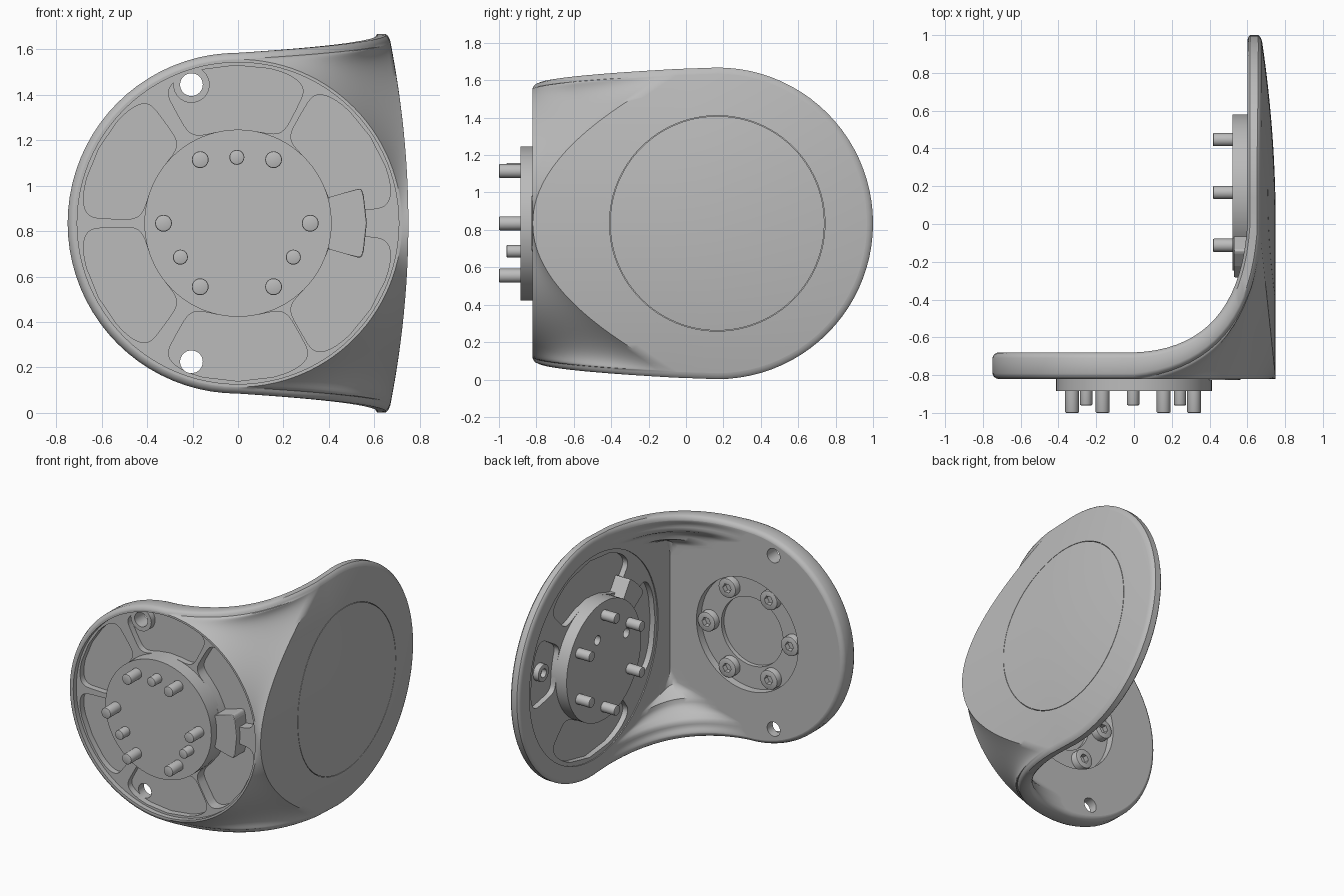
import bpy, bmesh
from math import sin, cos, pi, sqrt, radians, copysign
from mathutils import Vector

if "Cube" in bpy.data.objects:
    bpy.data.objects.remove(bpy.data.objects["Cube"])

grey = bpy.data.materials.new("light grey")
grey.use_nodes = True
grey.diffuse_color = (0.5, 0.5, 0.5, 1)
grey.node_tree.nodes["Principled BSDF"].inputs["Base Color"].default_value = (0.5, 0.5, 0.5, 1)

MID = 0.835            # height of both flange axes
R, RS = 0.75, 0.833    # front flange and side plate radii
SIDE_Y = 0.167         # side flange axis
INSET = 0.962          # sheets stop short of the rim, leaving room for its rounding


def finish(name, bm):
    bmesh.ops.recalc_face_normals(bm, faces=bm.faces)
    mesh = bpy.data.meshes.new(name)
    bm.to_mesh(mesh)
    bm.free()
    mesh.materials.append(grey)
    ob = bpy.data.objects.new(name, mesh)
    bpy.context.collection.objects.link(ob)
    return ob


def smooth(ob, angle=38):
    bpy.ops.object.select_all(action='DESELECT')
    ob.select_set(True)
    bpy.context.view_layer.objects.active = ob
    bpy.ops.object.shade_smooth_by_angle(angle=radians(angle))


def circle(a, b, r, n=32):
    return [(a + r * cos(2 * pi * i / n), b + r * sin(2 * pi * i / n)) for i in range(n)]


def lobe(a, b, r0, r1, mid, half, n=48, power=0.4):
    """Ring sector with rounded corners."""
    pts = []
    for i in range(n):
        c, s = cos(2 * pi * i / n), sin(2 * pi * i / n)
        ang = radians(mid + half * copysign(abs(c) ** power, c))
        rad = (r0 + r1) / 2 + (r1 - r0) / 2 * copysign(abs(s) ** power, s)
        pts.append((a + rad * cos(ang), b + rad * sin(ang)))
    return pts


def prism(name, pts, d0, d1, axis, chamfer=0.0):
    """Outline in the xz or yz plane, extruded along y or x."""
    bm = bmesh.new()
    place = (lambda p, d: (p[0], d, p[1])) if axis == 'y' else (lambda p, d: (d, p[0], p[1]))
    ends = [[bm.verts.new(place(p, d)) for p in pts] for d in (d0, d1)]
    caps = [bm.faces.new(e) for e in ends]
    n = len(pts)
    for i in range(n):
        j = (i + 1) % n
        bm.faces.new((ends[0][i], ends[0][j], ends[1][j], ends[1][i]))
    if chamfer:
        bmesh.ops.bevel(bm, geom=list(caps[0].edges), offset=chamfer, segments=2,
                        affect='EDGES', profile=0.5)
    return finish(name, bm)


def cut(target, pts, d0, d1, axis):
    cutter = prism("cutter", pts, d0, d1, axis)
    cutter.hide_render = True
    mod = target.modifiers.new("cut", 'BOOLEAN')
    mod.operation, mod.solver, mod.object = 'DIFFERENCE', 'EXACT', cutter
    bpy.context.view_layer.objects.active = target
    bpy.ops.object.modifier_apply(modifier=mod.name)
    bpy.data.objects.remove(cutter)


# --- body: two thin sheets wrapped round the corner, closed by a rounded rim
def bezier(a, c, b, t):
    return a * (1 - t) ** 2 + c * 2 * t * (1 - t) + b * t * t


def side_x(y, w):
    return 0.75 - 0.088 * (w / RS) ** 2 * (1 - 0.3 * max(0, y)) - 0.077 * max(0, y) ** 2


def bend(outer, v, w, g):
    """Start, control and end of the corner curve at relative height v."""
    q = min(1, abs(v))
    if outer:
        start = Vector((R * g * sqrt(1 - q * q), -0.82))
        end = Vector((side_x(0, w), -0.82 + 0.75 * q * q))
        # saddle beside the round flange, full bend along the edges
        return start, ((start + end) / 2).lerp(Vector((end.x, -0.82)), 0.9 * q ** 8 - 0.1), end
    u = max(0, (q - 0.55) / 0.45)
    f = u * u * (3 - 2 * u) + 0.35 * sin(6 * pi * u) * u * (1 - u)
    return (Vector((0.6 * (1 - f), -0.68)), Vector((0.6 - 0.04 * f, -0.68 + 0.02 * f)),
            Vector((0.6, -0.68 + 0.68 * f)))


def point(outer, seg, t, v, g):
    if seg == 0:                                   # left half of front flange
        w = v * R * g * sin(t * pi / 2)
        p = Vector((-R * g * cos(t * pi / 2), -0.82 if outer else -0.68))
    elif seg == 1:                                 # right half of front flange
        w = v * R * g
        a = bend(outer, v, w, g)[0]
        p = Vector((a.x * t, a.y))
    elif seg == 2:                                 # corner
        w = v * (R + 0.075 * t) * g
        a, c, b = bend(outer, v, w, g)
        p = bezier(a, c, b, t)
    else:                                          # side plate
        if seg == 3:
            w = v * (R + 0.075 + (RS - R - 0.075) * t) * g
            start = bend(outer, v, w, g)[2].y
            y = start + (SIDE_Y - start) * t
        else:
            w = v * RS * g * cos(t * pi / 2)
            y = SIDE_Y + RS * g * sin(t * pi / 2)
        p = Vector((side_x(y, w) if outer else 0.6, y))
    return Vector((p.x, p.y, MID + w))


ROWS = 56
vs = [sin(pi / 2 * (2 * j / ROWS - 1)) for j in range(ROWS + 1)]
rounding = [(0.975, 0.03), (0.99, 0.09), (1, 0.21), (1, 0.79), (0.99, 0.91), (0.975, 0.97)]
columns = [(seg, i / n) for seg, n in enumerate((20, 5, 18, 8, 22)) for i in range(n)] + [(4, 1.0)]
bm = bmesh.new()
loops = []
for seg, t in columns:
    def rim(v, g, f):
        return point(True, seg, t, v, g).lerp(point(False, seg, t, v, g), f)
    sec = [point(True, seg, t, v, INSET) for v in vs]
    sec += [rim(1, g, f) for g, f in rounding]
    sec += [point(False, seg, t, v, INSET) for v in reversed(vs)]
    sec += [rim(-1, g, f) for g, f in reversed(rounding)]
    loops.append([bm.verts.new(p) for p in sec])
for a, b in zip(loops, loops[1:]):
    for i in range(len(a)):
        j = (i + 1) % len(a)
        bm.faces.new((a[i], a[j], b[j], b[i]))
bmesh.ops.remove_doubles(bm, verts=bm.verts, dist=0.0004)
body = finish("bracket_body", bm)

# --- front flange: recess inside a raised lip, lobed pockets and through holes
cut(body, circle(0, MID, 0.708, 96), -0.95, -0.785, 'y')
for mid, half, floor in ((91, 28, -0.742), (152, 26, -0.742), (208, 26, -0.742),
                         (270, 29, -0.742), (33, 27, -0.71), (-33, 27, -0.71)):
    cut(body, lobe(0, MID, 0.412, 0.695, mid, half), -0.9, floor, 'y')
for s in (-1, 1):
    cut(body, circle(-0.205, MID + s * 0.61, 0.05), -0.95, -0.6, 'y')
hole_boss = prism("hole_boss", circle(-0.205, MID + 0.61, 0.08), -0.785, -0.72, 'y')
cut(hole_boss, circle(-0.205, MID + 0.61, 0.05), -0.9, -0.6, 'y')
smooth(hole_boss)

# --- back of front flange: screw recess and centre bore
cut(body, circle(0, MID, 0.395, 64), -0.735, -0.5, 'y')
cut(body, circle(0, MID, 0.24, 48), -0.79, -0.5, 'y')

# --- inside of side plate: round seat trimmed through the corner, lobed pockets
cut(body, circle(SIDE_Y, MID, 0.715, 96), 0.1, 0.607, 'x')
for mid, half in ((87, 41), (-87, 41), (10, 21), (180, 30)):
    cut(body, lobe(SIDE_Y, MID, 0.414, 0.69, mid, half), 0.4, 0.645, 'x')

# --- seam of the round cover on the outside
for i in range(2):
    arc = [radians(180 * i + 180 * k / 48) for k in range(49)]
    ring = [(SIDE_Y + r * cos(a), MID + r * sin(a))
            for r, seq in ((0.576, arc), (0.573, arc[::-1])) for a in seq]
    cut(body, ring, 0.69, 0.9, 'x')
smooth(body)

# --- round bosses
front_boss = prism("front_boss", circle(0, MID, 0.412, 96), -0.885, -0.765, 'y', 0.005)
side_boss = prism("side_boss", circle(SIDE_Y, MID, 0.414, 96), 0.522, 0.64, 'x', 0.005)
for a, b in ((0.07, 0.17), (-0.25, 0.1)):
    cut(side_boss, circle(SIDE_Y + a, MID + b, 0.033, 20), 0.4, 0.6, 'x')
smooth(front_boss)
smooth(side_boss)

# --- key blocks beside the bosses
prism("front_key", lobe(0, MID, 0.40, 0.567, 0, 16, 32, 0.15), -0.825, -0.7, 'y', 0.006)
prism("side_key", lobe(SIDE_Y, MID, 0.40, 0.55, 135, 11, 32, 0.15), 0.53, 0.65, 'x', 0.006)
post_y, post_z = SIDE_Y + 0.55, MID + 0.1
post = prism("side_post", circle(post_y, post_z, 0.06), 0.605, 0.65, 'x', 0.005)
cut(post, circle(post_y, post_z, 0.03, 20), 0.5, 0.64, 'x')
smooth(post)

# --- bolts, dowels and socket-head screws
for i in range(6):
    c, s = 0.323 * cos(i * pi / 3), 0.323 * sin(i * pi / 3)
    smooth(prism("front_bolt", circle(c - 0.005, MID + s, 0.037, 24), -1.0, -0.85, 'y', 0.006))
    smooth(prism("side_bolt", circle(SIDE_Y + s, MID + c, 0.035, 24), 0.418, 0.56, 'x', 0.006))
    screw = prism("socket_screw", circle(c, MID + s, 0.068, 28), -0.685, -0.75, 'y', 0.008)
    cut(screw, circle(c, MID + s, 0.033, 6), -0.72, -0.6, 'y')
    smooth(screw)
for ang in (90, -31, 211):
    c, s = 0.29 * cos(radians(ang)), 0.29 * sin(radians(ang))
    smooth(prism("front_dowel", circle(c - 0.005, MID + s, 0.033, 24), -0.96, -0.85, 'y', 0.006))
